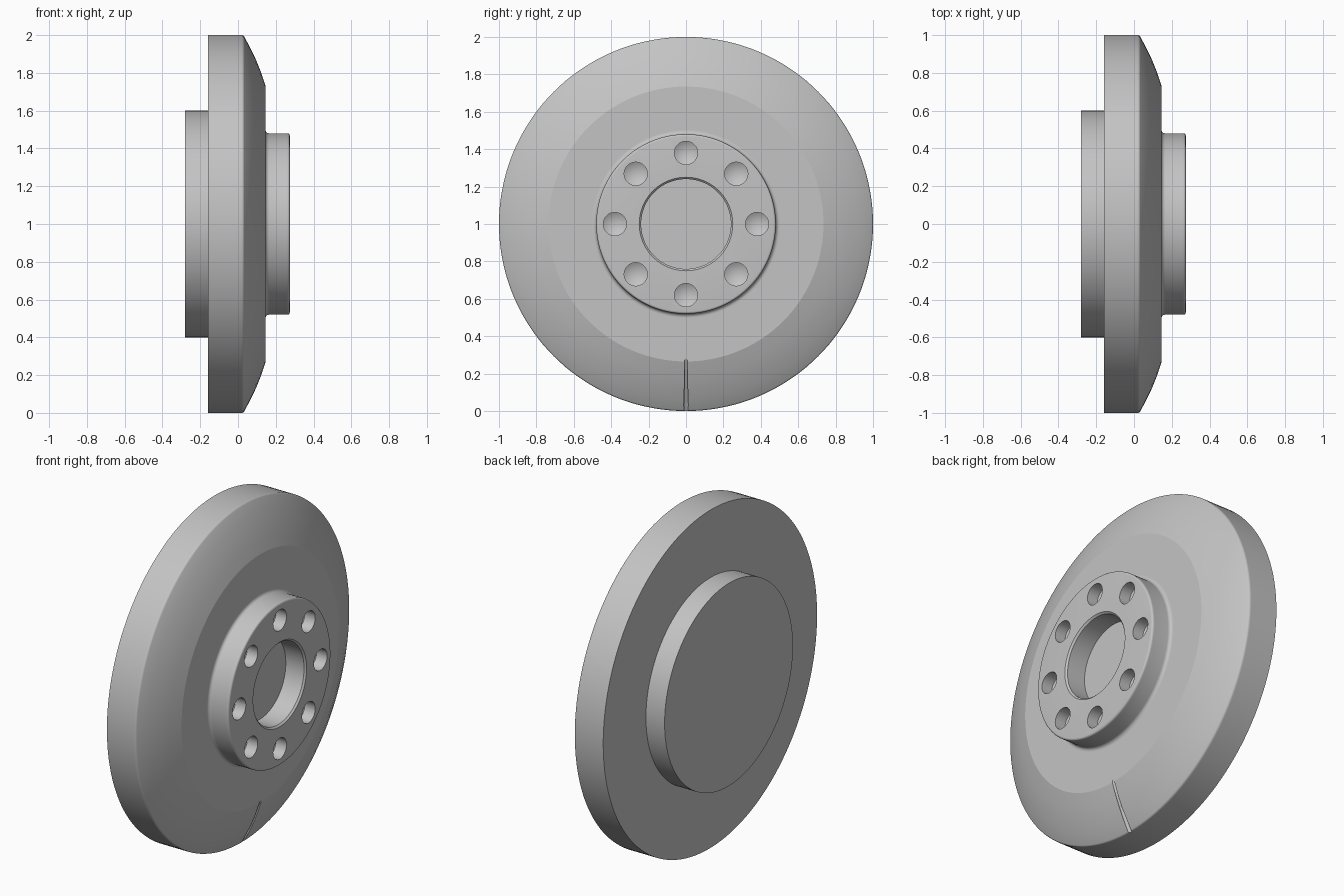
import bpy, bmesh
from math import sin, cos, pi, radians
from mathutils import Vector, Matrix

cube = bpy.data.objects.get("Cube")
if cube:
    bpy.data.objects.remove(cube, do_unlink=True)

CENTRE = Vector((0, 0, 1))

grey = bpy.data.materials.new("plain_grey")
grey.use_nodes = True
colour = (0.55, 0.55, 0.55, 1)
grey.diffuse_color = colour
grey.node_tree.nodes["Principled BSDF"].inputs["Base Color"].default_value = colour


def arc(x, r, radius, start, end, steps=6):
    """Points of a rounded corner in the (x, radius) plane."""
    angles = [radians(start + (end - start) * i / steps) for i in range(steps + 1)]
    return [(x + radius * cos(a), r + radius * sin(a)) for a in angles]


def lathe(name, profile, steps, origin):
    """Revolve (x, radius) points round an axis parallel to x."""
    bm = bmesh.new()
    verts = [bm.verts.new((x, 0, r)) for x, r in profile]
    edges = [bm.edges.new(pair) for pair in zip(verts, verts[1:])]
    bmesh.ops.spin(bm, geom=verts + edges, cent=(0, 0, 0), axis=(1, 0, 0),
                   angle=2 * pi, steps=steps)
    bmesh.ops.remove_doubles(bm, verts=bm.verts, dist=1e-5)
    bmesh.ops.recalc_face_normals(bm, faces=bm.faces)
    mesh = bpy.data.meshes.new(name)
    bm.to_mesh(mesh)
    bm.free()
    mesh.materials.append(grey)
    obj = bpy.data.objects.new(name, mesh)
    obj.location = origin
    bpy.context.collection.objects.link(obj)
    return obj


# Disc body: rear boss, rim, bevelled face, raised hub and blind bore
profile = [(-0.28, 0), (-0.28, 0.6), (-0.158, 0.6), (-0.158, 1.0), (0.015, 1.0)]
profile += arc(0.02, 0.985, 0.015, 90, 30, 5)
profile += [(0.066, 0.93), (0.095, 0.87), (0.121, 0.805), (0.145, 0.735)]
profile += [(0.145, 0.505)]
profile += arc(0.165, 0.50, 0.02, 180, 270)
profile += [(0.255, 0.48)]
profile += arc(0.262, 0.468, 0.012, 90, 0)
profile += [(0.274, 0.25), (0.264, 0.24), (0.145, 0.24), (0.145, 0)]
disc = lathe("brake_disc_body", profile, 144, CENTRE)

# Ring of drilled holes with pointed bottoms
cutters = []
for i in range(8):
    a = i * pi / 4
    spot = CENTRE + Vector((0, 0.38 * cos(a), 0.38 * sin(a)))
    drill = [(0.17, 0), (0.205, 0.062), (0.32, 0.062), (0.32, 0)]
    cutters.append(lathe("hole_cutter", drill, 36, spot))

# Thin groove down the bevelled face
start, end = Vector((0.147, 0, 0.28)), Vector((0.022, 0, -0.01))
mid = (start + end) / 2
along = (end - start).normalized()
bm = bmesh.new()
turn = along.to_track_quat('Z', 'Y').to_matrix().to_4x4()
bmesh.ops.create_cone(bm, cap_ends=True, segments=12, radius1=0.008, radius2=0.013,
                      depth=(end - start).length,
                      matrix=Matrix.Translation(mid + Vector((0.006, 0, -0.001))) @ turn)
mesh = bpy.data.meshes.new("groove_cutter")
bm.to_mesh(mesh)
bm.free()
mesh.materials.append(grey)
groove = bpy.data.objects.new("groove_cutter", mesh)
bpy.context.collection.objects.link(groove)
cutters.append(groove)

# Cut and tidy up
bpy.ops.object.select_all(action='DESELECT')
disc.select_set(True)
bpy.context.view_layer.objects.active = disc
for cutter in cutters:
    cutter.hide_render = True
    cut = disc.modifiers.new("cut", 'BOOLEAN')
    cut.operation = 'DIFFERENCE'
    cut.solver = 'EXACT'
    cut.object = cutter
    bpy.ops.object.modifier_apply(modifier=cut.name)
for cutter in cutters:
    bpy.data.objects.remove(cutter, do_unlink=True)

bpy.ops.object.shade_smooth_by_angle(angle=radians(18))
